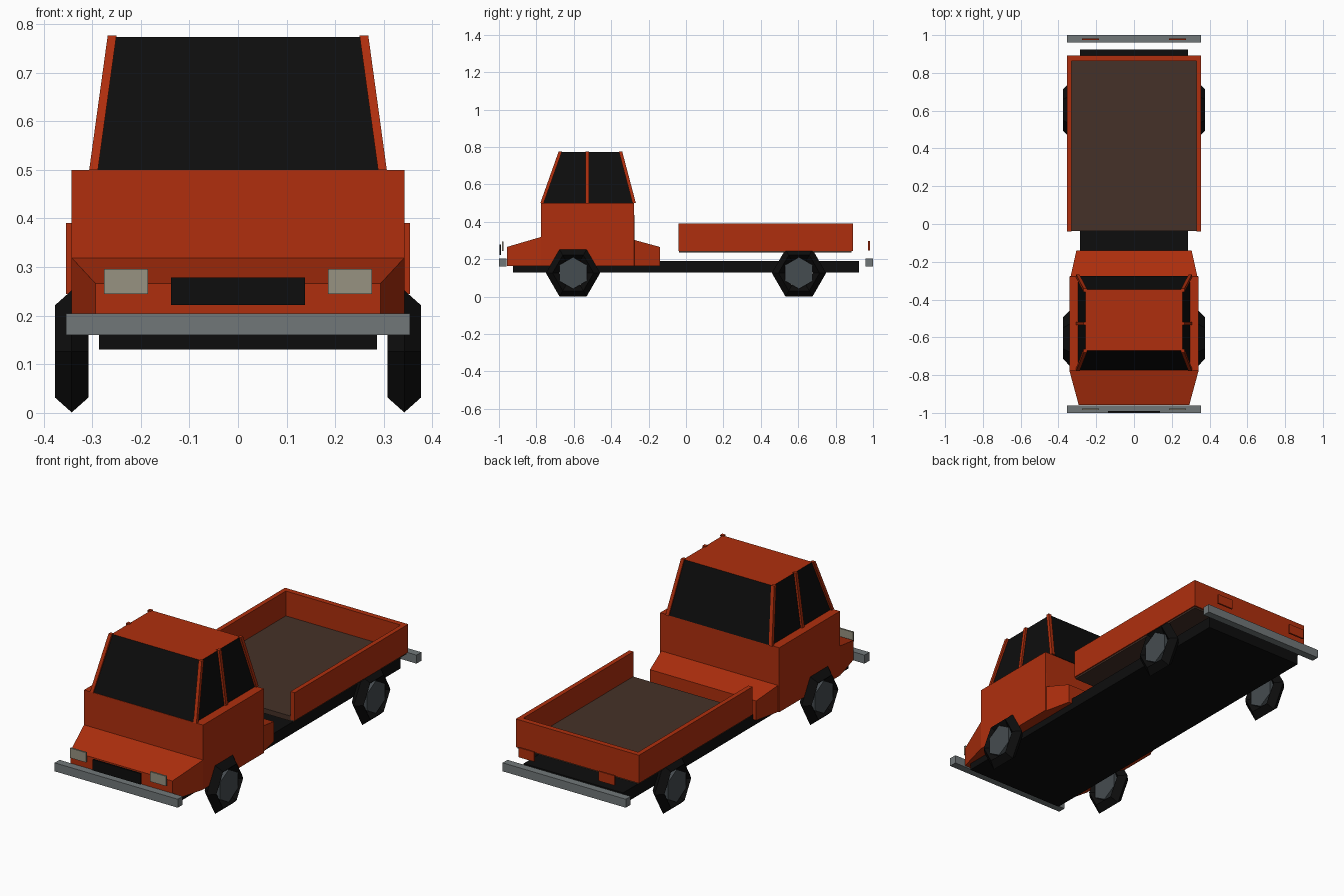
import bpy, bmesh, math
from mathutils import Vector, Matrix

if "Cube" in bpy.data.objects:
    bpy.data.objects.remove(bpy.data.objects["Cube"])


def material(name, rgb):
    m = bpy.data.materials.new(name)
    m.diffuse_color = (*rgb, 1)
    m.use_nodes = True
    m.node_tree.nodes["Principled BSDF"].inputs["Base Color"].default_value = m.diffuse_color
    return m


ORANGE = material("orange paint", (0.43, 0.028, 0.004))
BLACK = material("black", (0.004, 0.004, 0.004))
BROWN = material("brown bed floor", (0.06, 0.031, 0.021))
STEEL = material("grey steel", (0.165, 0.185, 0.19))
HUB = material("dark hub grey", (0.06, 0.072, 0.08))
LAMP = material("lamp glass", (0.31, 0.29, 0.22))


def finish(name, bm, *mats):
    bmesh.ops.recalc_face_normals(bm, faces=bm.faces)
    me = bpy.data.meshes.new(name)
    bm.to_mesh(me)
    bm.free()
    for m in mats:
        me.materials.append(m)
    ob = bpy.data.objects.new(name, me)
    bpy.context.collection.objects.link(ob)
    return ob


def box(name, x, y, z, mat):
    """Box from (min, max) ranges."""
    bm = bmesh.new()
    bmesh.ops.create_cube(bm, size=1)
    for v in bm.verts:
        v.co = [r[0] if c < 0 else r[1] for c, r in zip(v.co, (x, y, z))]
    return finish(name, bm, mat)


def loft(bm, rings):
    """Skin a list of closed rings and cap both ends."""
    vr = [[bm.verts.new(p) for p in r] for r in rings]
    n = len(vr[0])
    for a, b in zip(vr, vr[1:]):
        for i in range(n):
            bm.faces.new((a[i], a[(i + 1) % n], b[(i + 1) % n], b[i]))
    bm.faces.new(vr[0])
    bm.faces.new(vr[-1])


# Chassis and bumpers
box("chassis", (-.286, .286), (-.925, .925), (.13, .19), BLACK)
box("front_bumper", (-.354, .354), (-1, -.96), (.16, .204), STEEL)
box("rear_bumper", (-.354, .354), (.96, 1), (.16, .204), STEEL)

# Lower cab: rectangular sections along y (y, half width, top height)
bm = bmesh.new()
sections = [(-.957, .293, .266), (-.776, .342, .319), (-.775, .342, .5),
            (-.277, .342, .5), (-.276, .335, .303), (-.14, .305, .266)]
loft(bm, [[(-w, y, .165), (w, y, .165), (w, y, t), (-w, y, t)] for y, w, t in sections])
finish("cab_body", bm, ORANGE)

# Tapered glass cabin with painted roof
bm = bmesh.new()
loft(bm, [[(-w, y0, z), (w, y0, z), (w, y1, z), (-w, y1, z)]
          for w, y0, y1, z in ((.296, -.773, -.274, .5), (.257, -.67, -.346, .773))])
bm.normal_update()
cabin = finish("cabin_glass", bm, BLACK, ORANGE)
for p in cabin.data.polygons:
    p.material_index = int(p.normal.z > .9)

# Slanted window pillars
t = .009
for s, side in ((1, "left"), (-1, "right")):
    for label, y0, y1 in (("front", -.77, -.672), ("middle", -.527, -.527), ("rear", -.277, -.35)):
        bm = bmesh.new()
        loft(bm, [[(s * x + a * t, y + b * t, z) for a, b in ((-1, -1), (1, -1), (1, 1), (-1, 1))]
                  for x, y, z in ((.297, y0, .5), (.259, y1, .776))])
        finish(f"{label}_pillar_{side}", bm, ORANGE)

# Load bed, open at the front
box("bed_floor", (-.348, .348), (-.038, .885), (.236, .262), BROWN)
for s, side in ((1, "left"), (-1, "right")):
    box("bed_wall_" + side, sorted((s * .33, s * .354)), (-.04, .892), (.245, .391), ORANGE)
box("bed_tailgate", (-.33, .33), (.864, .892), (.245, .391), ORANGE)

# Grille and lamps
box("grille", (-.138, .138), (-.998, -.989), (.222, .278), BLACK)
for s, side in ((1, "left"), (-1, "right")):
    xr = sorted((s * .185, s * .276))
    box("headlight_" + side, xr, (-.985, -.976), (.245, .296), LAMP)
    box("taillight_" + side, xr, (.974, .983), (.248, .298), ORANGE)


# Wheels: six-sided tyre with diamond section, six-sided hub
def wheel(label, x, y):
    centre = Vector((x, y, .1265))
    bm = bmesh.new()
    rings = []
    for i in range(6):
        a = i * math.pi / 3
        d = Vector((0, math.cos(a), math.sin(a)))
        rings.append([bm.verts.new(centre + d * r + Vector((dx, 0, 0)))
                      for r, dx in ((.145, 0), (.11, .034), (.075, 0), (.11, -.034))])
    for i in range(6):
        p, q = rings[i], rings[(i + 1) % 6]
        for j in range(4):
            k = (j + 1) % 4
            bm.faces.new((p[j], p[k], q[k], q[j]))
    finish(label + "_tyre", bm, BLACK)
    bm = bmesh.new()
    bmesh.ops.create_cone(bm, cap_ends=True, segments=6, radius1=.085, radius2=.085, depth=.056,
                          matrix=Matrix.Translation(centre) @ Matrix.Rotation(math.pi / 2, 4, 'Y'))
    # keep a corner pointing straight up
    top = max(v.co.z for v in bm.verts) - centre.z
    if top < .08:
        bmesh.ops.rotate(bm, verts=bm.verts, cent=centre, matrix=Matrix.Rotation(math.pi / 6, 3, 'X'))
    finish(label + "_hub", bm, HUB)


for sx, side in ((1, "left"), (-1, "right")):
    for y, end in ((-.604, "front"), (.604, "rear")):
        wheel(f"{end}_wheel_{side}", sx * .342, y)
